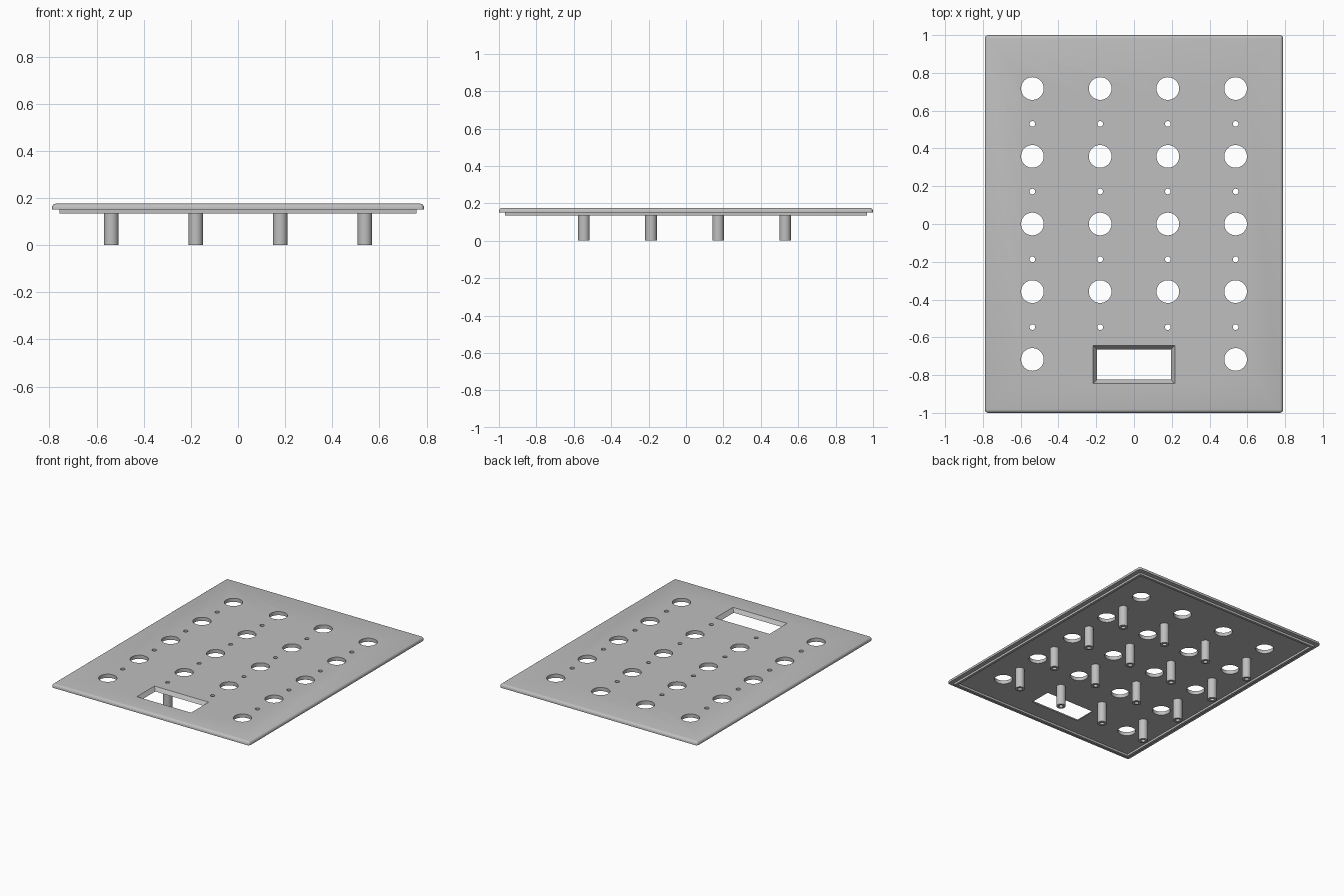
import bpy, bmesh
from math import cos, sin, tau
from mathutils import Matrix

cube = bpy.data.objects.get("Cube")
if cube:
    bpy.data.objects.remove(cube)

grey = bpy.data.materials.new("plain grey")
grey.use_nodes = True
colour = (0.52, 0.52, 0.52, 1)
grey.diffuse_color = colour
grey.node_tree.nodes["Principled BSDF"].inputs["Base Color"].default_value = colour

HALF_X, HALF_Y = 0.79, 1.0
UNDER, TOP = 0.15, 0.176
COLUMNS = (-0.538, -0.179, 0.179, 0.538)
HOLE_ROWS = (0.717, 0.358, 0, -0.358, -0.717)
POST_ROWS = (0.53, 0.172, -0.187, -0.546)


def finish(name, bm, smooth=True):
    bmesh.ops.recalc_face_normals(bm, faces=bm.faces)
    mesh = bpy.data.meshes.new(name)
    bm.to_mesh(mesh)
    bm.free()
    obj = bpy.data.objects.new(name, mesh)
    bpy.context.collection.objects.link(obj)
    mesh.materials.append(grey)
    if smooth:
        activate(obj)
        bpy.ops.object.shade_smooth_by_angle(angle=0.6)
    return obj


def activate(obj):
    bpy.ops.object.select_all(action="DESELECT")
    obj.select_set(True)
    bpy.context.view_layer.objects.active = obj


def box(bm, hx, hy, z0, z1):
    place = Matrix.Translation((0, 0, (z0 + z1) / 2)) @ Matrix.Diagonal((2 * hx, 2 * hy, z1 - z0, 1))
    return bmesh.ops.create_cube(bm, size=1, matrix=place)["verts"]


def cylinder(bm, x, y, radius, sides):
    bmesh.ops.create_cone(bm, cap_ends=True, segments=sides, radius1=radius, radius2=radius,
                          depth=0.2, matrix=Matrix.Translation((x, y, UNDER)))


def hollow(bm, outer, inner, z0, z1):
    """Closed wall between two matching outlines."""
    loops = [[bm.verts.new((x, y, z)) for x, y in outline]
             for outline, z in ((outer, z0), (outer, z1), (inner, z1), (inner, z0))]
    n = len(outer)
    for a, b in zip(loops, loops[1:] + loops[:1]):
        for i in range(n):
            j = (i + 1) % n
            bm.faces.new((a[i], a[j], b[j], b[i]))


def circle(x, y, r, n=32):
    return [(x + r * cos(tau * i / n), y + r * sin(tau * i / n)) for i in range(n)]


def rectangle(hx, hy):
    return [(-hx, -hy), (hx, -hy), (hx, hy), (-hx, hy)]


# Panel with rounded top and corner edges
bm = bmesh.new()
box(bm, HALF_X, HALF_Y, UNDER, TOP)
rounded = [e for e in bm.edges if max(v.co.z for v in e.verts) > TOP - 0.001]
bmesh.ops.bevel(bm, geom=rounded, offset=0.018, segments=4, profile=0.5, affect="EDGES")
panel = finish("panel", bm, smooth=False)

# Cutters: large holes, screw holes and the tapered window
bm = bmesh.new()
for x in COLUMNS:
    for y in HOLE_ROWS:
        if y > HOLE_ROWS[-1] or abs(x) > 0.4:
            cylinder(bm, x, y, 0.06, 48)
    for y in POST_ROWS:
        cylinder(bm, x, y, 0.015, 32)
slope = 0.78
for v in box(bm, 1, 1, UNDER - 0.01, TOP + 0.01):
    grow = slope * (v.co.z - UNDER)
    v.co.x *= 0.196 + grow
    v.co.y = v.co.y * (0.08 + grow) - 0.744
cutter = finish("panel_cutter", bm, smooth=False)
cutter.hide_render = True

cut = panel.modifiers.new("openings", "BOOLEAN")
cut.operation, cut.solver, cut.object = "DIFFERENCE", "EXACT", cutter
activate(panel)
bpy.ops.object.modifier_apply(modifier=cut.name)
bpy.data.objects.remove(cutter)
activate(panel)
bpy.ops.object.shade_smooth_by_angle(angle=0.6)

# Locating rim under the panel
bm = bmesh.new()
hollow(bm, rectangle(0.758, 0.968), rectangle(0.74, 0.95), 0.135, UNDER)
finish("under_rim", bm, smooth=False)

# Hollow screw posts
for row, y in enumerate(POST_ROWS, 1):
    for col, x in enumerate(COLUMNS, 1):
        bm = bmesh.new()
        hollow(bm, circle(x, y, 0.031), circle(x, y, 0.015), 0, UNDER)
        finish(f"screw_post_{row}_{col}", bm)
